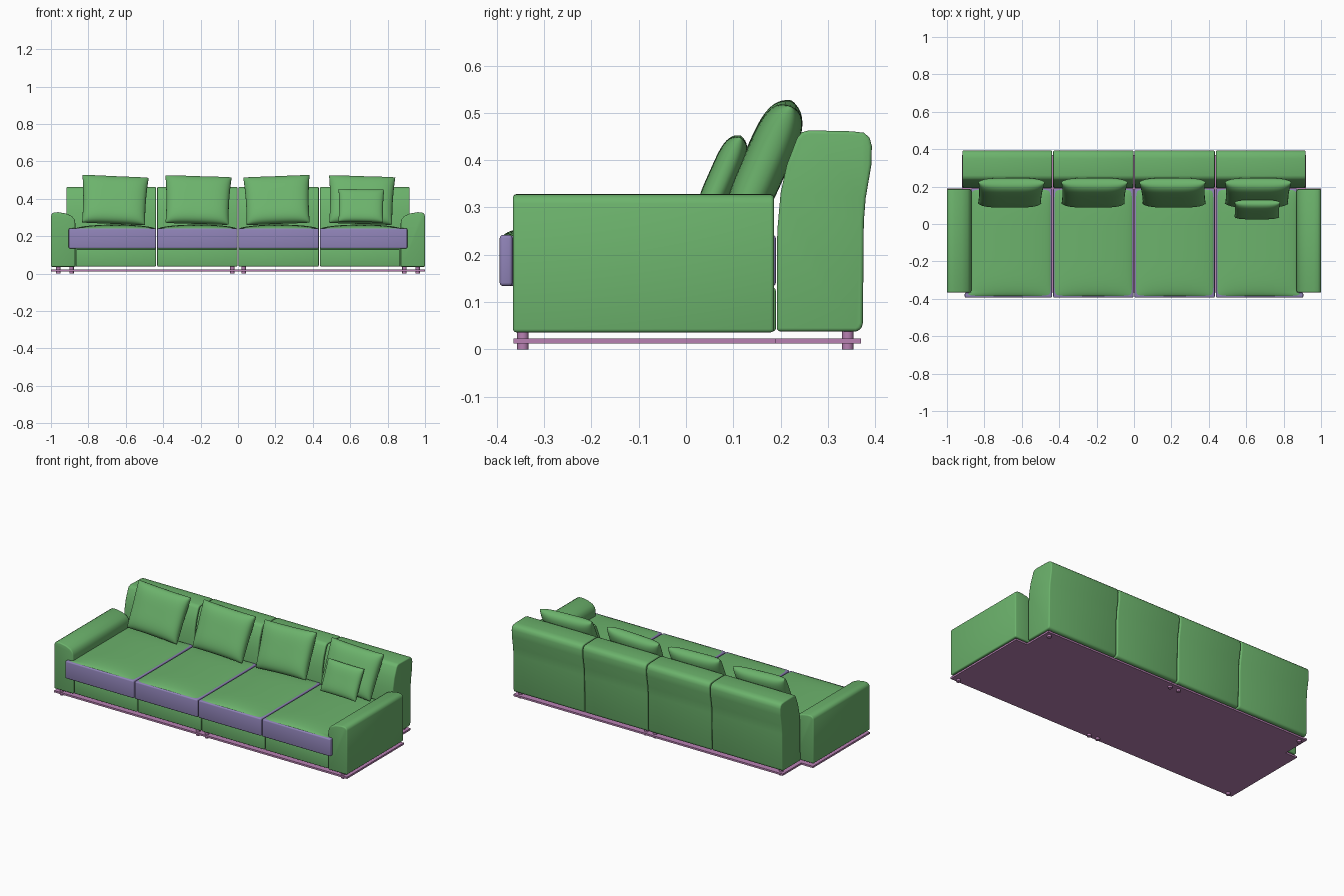
import bpy, bmesh, math

if "Cube" in bpy.data.objects:
    bpy.data.objects.remove(bpy.data.objects["Cube"])

def material(name, rgb):
    m = bpy.data.materials.new(name)
    m.diffuse_color = (*rgb, 1)
    m.use_nodes = True
    m.node_tree.nodes["Principled BSDF"].inputs["Base Color"].default_value = m.diffuse_color
    return m

FABRIC = material("fabric", (0.15, 0.45, 0.15))
BORDER = material("border", (0.28, 0.23, 0.48))
FRAME = material("frame", (0.48, 0.22, 0.45))

def finish(name, bm, mat):
    bmesh.ops.recalc_face_normals(bm, faces=bm.faces)
    me = bpy.data.meshes.new(name)
    bm.to_mesh(me)
    bm.free()
    me.materials.append(mat)
    ob = bpy.data.objects.new(name, me)
    bpy.context.collection.objects.link(ob)
    bpy.ops.object.select_all(action='DESELECT')
    ob.select_set(True)
    bpy.context.view_layer.objects.active = ob
    bpy.ops.object.shade_smooth_by_angle(angle=math.radians(40))
    return ob

def prism(name, pts, axis, lo, hi, mat, bevel=0.0):
    """Extrude a 2D outline along an axis and round its sharp edges."""
    place = {'x': lambda a, b, t: (t, a, b),
             'y': lambda a, b, t: (a, t, b),
             'z': lambda a, b, t: (a, b, t)}[axis]
    bm = bmesh.new()
    rings = [[bm.verts.new(place(a, b, t)) for a, b in pts] for t in (lo, hi)]
    n = len(pts)
    for r in rings:
        bm.faces.new(r)
    for i in range(n):
        j = (i + 1) % n
        bm.faces.new((rings[0][i], rings[0][j], rings[1][j], rings[1][i]))
    bmesh.ops.recalc_face_normals(bm, faces=bm.faces)
    if bevel:
        sharp = [e for e in bm.edges if e.calc_face_angle() > math.radians(50)]
        bmesh.ops.bevel(bm, geom=sharp, offset=bevel, segments=3, profile=0.5,
                        affect='EDGES', clamp_overlap=True)
    return finish(name, bm, mat)

def surface(bm, fn, nu, nv):
    """Grid surface from a function of u, v in -1..1."""
    g = [[bm.verts.new(fn(2 * i / nu - 1, 2 * j / nv - 1)) for i in range(nu + 1)]
         for j in range(nv + 1)]
    for j in range(nv):
        for i in range(nu):
            bm.faces.new((g[j][i], g[j][i + 1], g[j + 1][i + 1], g[j + 1][i]))

def pillow(name, loc, w, h, t, lean, roll, taper):
    """Stuffed cushion: two bulging sides welded along the seam."""
    bm = bmesh.new()
    for side in (-1, 1):
        def fn(u, v):
            u, v = math.sin(u * math.pi / 2), math.sin(v * math.pi / 2)
            bulge = max(0, (1 - u ** 4) * (1 - v ** 4)) ** 0.42
            x = u * w * (1 + taper * v) * (1 - 0.03 * (1 - v * v))
            return (x, side * t * bulge, v * h * (1 - 0.02 * (1 - u * u)))
        surface(bm, fn, 24, 24)
    bmesh.ops.remove_doubles(bm, verts=bm.verts, dist=1e-5)
    ob = finish(name, bm, FABRIC)
    ob.location = loc
    ob.rotation_euler = (math.radians(-lean), math.radians(roll), 0)

# base plate, wider under the arms
prism("base_plate", [(-1, -0.365), (1, -0.365), (1, 0.19), (0.92, 0.19), (0.92, 0.37),
                     (-0.92, 0.37), (-0.92, 0.19), (-1, 0.19)], 'z', 0.012, 0.023, FRAME)

# round feet
for x, y in [(0.96, -0.345), (0.89, 0.342), (0.03, -0.345), (0.03, 0.342)]:
    for s in (-1, 1):
        circle = [(s * x + 0.012 * math.cos(a * math.pi / 8),
                   y + 0.012 * math.sin(a * math.pi / 8)) for a in range(16)]
        prism("foot", circle, 'z', 0, 0.042, FRAME)

# arms with a sloping rounded top
arm = [(1, 0.036), (1, 0.308), (0.995, 0.32), (0.983, 0.327), (0.96, 0.328), (0.92, 0.321),
       (0.89, 0.308), (0.875, 0.292), (0.87, 0.27), (0.87, 0.036)]
for s, side in ((-1, "left"), (1, "right")):
    prism(side + "_arm", [(s * x, z) for x, z in arm], 'y', -0.366, 0.186, FABRIC, 0.007)

# four modules: back, base and seat
back = [(0.192, 0.038), (0.36, 0.038), (0.37, 0.042), (0.374, 0.055), (0.376, 0.27),
        (0.38, 0.32), (0.392, 0.39), (0.393, 0.43), (0.388, 0.448), (0.376, 0.458),
        (0.35, 0.461), (0.26, 0.463), (0.245, 0.459), (0.235, 0.447), (0.213, 0.39),
        (0.2, 0.33), (0.193, 0.25)]
for s, side in ((-1, "left"), (1, "right")):
    for end, label in ((False, "inner"), (True, "outer")):
        tag = side + "_" + label
        inner = 0.435 if end else 0.0
        outer = 0.87 if end else 0.435
        a, b = inner + 0.003, outer - 0.003
        prism(tag + "_back", back, 'x', s * a, s * (0.918 if end else b), FABRIC, 0.007)
        prism(tag + "_base", [(s * a, -0.362), (s * b, -0.362), (s * b, 0.19), (s * a, 0.19)],
              'z', 0.038, 0.13, FABRIC, 0.006)

        # seat border; the outer ones wrap in front of the arms
        outline = [(a, 0.19), (a, -0.394), (b, -0.394), (b, 0.19)]
        if end:
            outline = [(a, 0.19), (a, -0.394), (0.905, -0.394), (0.905, -0.367),
                       (0.871, -0.367), (0.871, 0.19)]
        prism(tag + "_seat_border", [(s * x, y) for x, y in outline], 'z',
              0.134, 0.242, BORDER, 0.007)

        # domed seat top
        def top(u, v):
            u, v = math.sin(u * math.pi / 2), math.sin(v * math.pi / 2)
            y = -0.1 + 0.286 * v
            lo, hi = a + 0.005, b - 0.005
            if end:
                hi = 0.9 if y < -0.368 else 0.871
            x = (lo + hi) / 2 + u * (hi - lo) / 2
            dome = max(0, (1 - u * u) * (1 - v ** 6)) ** 0.6
            return (s * x, y, 0.24 + 0.022 * dome)
        bm = bmesh.new()
        surface(bm, top, 20, 24)
        ob = finish(tag + "_seat_top", bm, FABRIC)
        if ob.data.polygons[len(ob.data.polygons) // 2].normal.z < 0:
            ob.data.flip_normals()

# loose back pillows and one small pillow
for i, (x, roll) in enumerate([(-0.66, 2.5), (-0.215, 1.8), (0.21, -2.2), (0.66, 1.8)]):
    pillow("back_pillow_%d" % (i + 1), (x, 0.167, 0.393), 0.173, 0.138, 0.048, 24, roll, 0.025)
pillow("small_pillow", (0.658, 0.077, 0.363), 0.121, 0.095, 0.03, 24, 1, 0.01)
